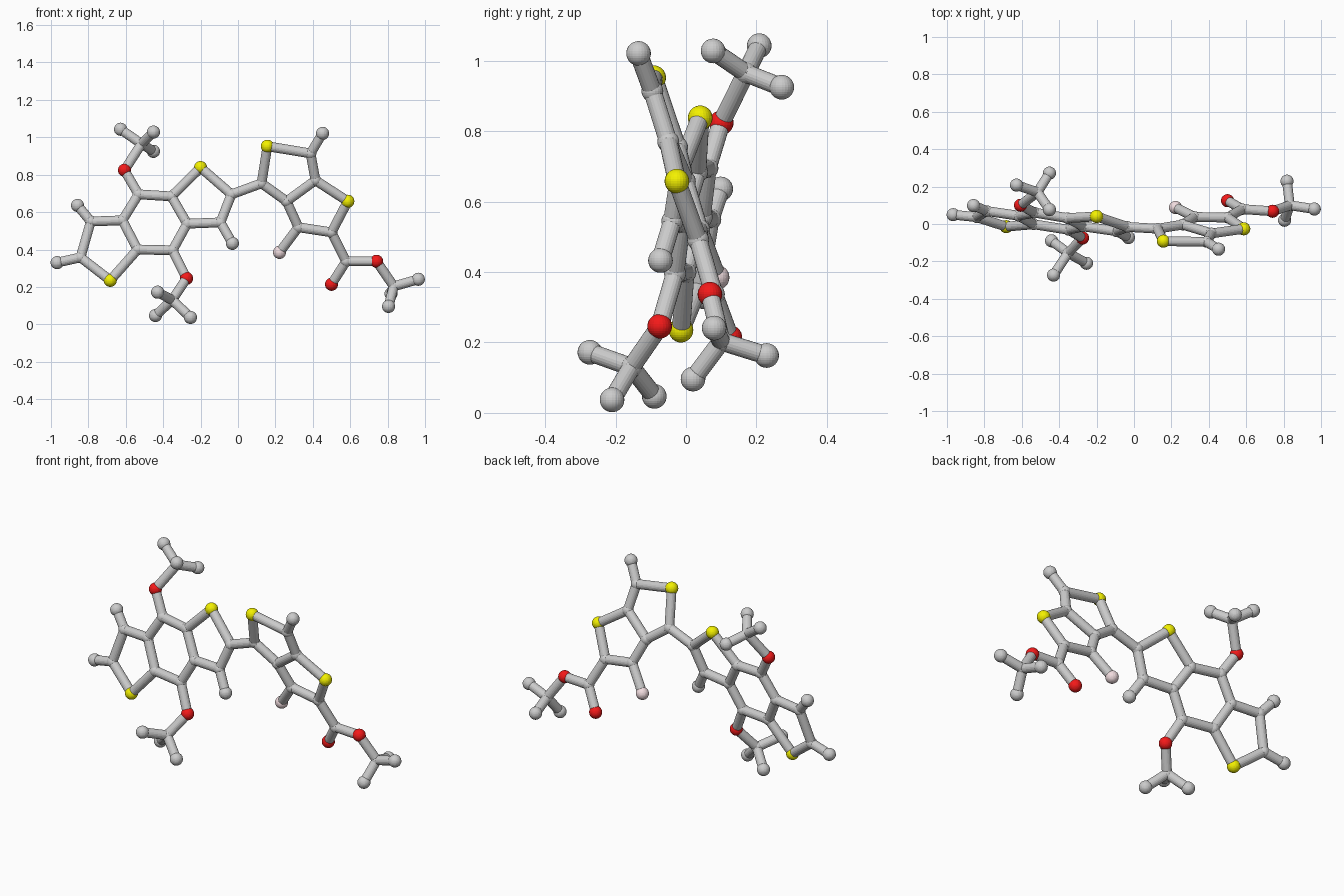
import bpy, bmesh
from mathutils import Vector

if "Cube" in bpy.data.objects:
    bpy.data.objects.remove(bpy.data.objects["Cube"])

BALL_R, JOINT_R, BOND_R = 0.035, 0.031, 0.026


def left_y(x, z):      # tilted plane of the left fused rings
    return 0.0125 - 0.154 * (x + 0.44) + 0.214 * (z - 0.535)


def right_y(x, z):     # tilted plane of the right fused rings
    return -0.041 - 0.069 * (x - 0.354) - 0.3256 * (z - 0.754)


# flat parts: (x, z)
left = {
    "S1": (-.683, .235), "La": (-.842, .358), "Lb": (-.787, .55), "Lc": (-.618, .556),
    "Ld": (-.537, .40), "Le": (-.35, .396), "Lf": (-.272, .538), "Lg": (-.356, .684),
    "Lh": (-.532, .695), "Li": (-.094, .545), "Lj": (-.035, .695), "S2": (-.20, .838),
    "O1": (-.607, .824), "O2": (-.275, .246),
    "Lk": (-.967, .33), "Ll": (-.858, .636), "Lm": (-.03, .433),
}
right = {
    "Ra": (.126, .754), "S3": (.157, .952), "Rb": (.388, .914), "Rc": (.414, .77),
    "S4": (.587, .658), "Rd": (.50, .492), "Re": (.323, .519), "Rf": (.26, .658),
    "Rg": (.452, 1.021), "F1": (.222, .385), "Rh": (.578, .337),
    "O3": (.50, .214), "O4": (.741, .337),
}
atoms = {k: Vector((x, left_y(x, z), z)) for k, (x, z) in left.items()}
atoms.update({k: Vector((x, right_y(x, z), z)) for k, (x, z) in right.items()})

bonds = ("S1-La La-Lb Lb-Lc Lc-Ld Ld-S1 Ld-Le Le-Lf Lf-Lg Lg-Lh Lh-Lc Lf-Li Li-Lj Lj-S2 S2-Lg "
         "Lh-O1 Le-O2 La-Lk Lb-Ll Li-Lm Lj-Ra Ra-S3 S3-Rb Rb-Rc Rc-S4 S4-Rd Rd-Re Re-Rf Rf-Ra "
         "Rf-Rc Rb-Rg Re-F1 Rd-Rh Rh-O3 Rh-O4")
bonds = [b.split("-") for b in bonds.split()]

# three-armed groups: oxygen, hub, tips
tripods = [
    ("O1", (-.516, .17, .965), [(-.628, .208, 1.043), (-.452, .077, 1.028), (-.452, .272, .925)]),
    ("O2", (-.352, -.155, .13), [(-.43, -.273, .172), (-.254, -.21, .037), (-.441, -.09, .047)]),
    ("O4", (.833, .10, .203), [(.964, .08, .241), (.805, .02, .096), (.818, .229, .163)]),
]
for n, (o, hub, tips) in enumerate(tripods):
    atoms[f"T{n}"] = Vector(hub)
    bonds.append((o, f"T{n}"))
    for i, t in enumerate(tips):
        atoms[f"T{n}{i}"] = Vector(t)
        bonds.append((f"T{n}", f"T{n}{i}"))


def material(name, rgb):
    m = bpy.data.materials.new(name)
    m.diffuse_color = (*rgb, 1)
    m.use_nodes = True
    m.node_tree.nodes["Principled BSDF"].inputs["Base Color"].default_value = m.diffuse_color
    return m


kinds = {"S": ("sulfur_ball", material("yellow", (.9, .88, 0))),
         "O": ("oxygen_ball", material("red", (.9, .01, .01))),
         "F": ("fluorine_ball", material("pink", (.88, .72, .74)))}


def finish(bm, name, mat=None):
    me = bpy.data.meshes.new(name)
    bm.to_mesh(me)
    bm.free()
    ob = bpy.data.objects.new(name, me)
    bpy.context.collection.objects.link(ob)
    if mat:
        me.materials.append(mat)
    return ob


# balls: full size for tips and coloured atoms, smaller at carbon joints
for key, p in atoms.items():
    degree = sum(key in b for b in bonds)
    name, mat = kinds.get(key[0], ("carbon_ball", None))
    bm = bmesh.new()
    r = BALL_R if mat or degree == 1 else JOINT_R
    bmesh.ops.create_uvsphere(bm, u_segments=24, v_segments=16, radius=r)
    finish(bm, name, mat).location = p

# rods between the balls
for a, b in bonds:
    d = atoms[b] - atoms[a]
    bm = bmesh.new()
    bmesh.ops.create_cone(bm, cap_ends=True, segments=20, radius1=BOND_R, radius2=BOND_R, depth=d.length)
    rod = finish(bm, "bond_rod")
    rod.location = (atoms[a] + atoms[b]) / 2
    rod.rotation_mode = "QUATERNION"
    rod.rotation_quaternion = d.to_track_quat("Z", "Y")
